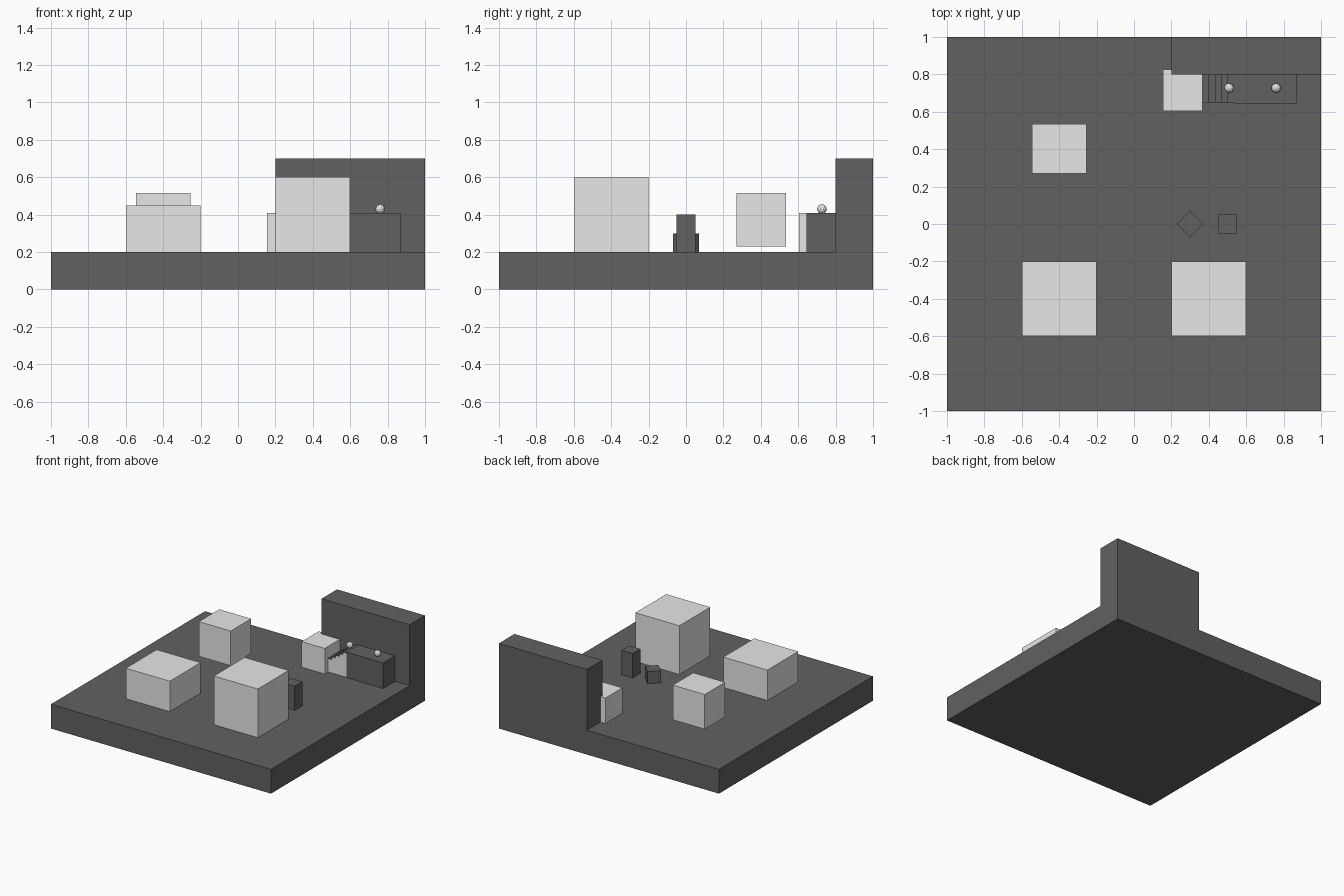
import bpy, bmesh, math
from mathutils import Matrix

if "Cube" in bpy.data.objects:
    bpy.data.objects.remove(bpy.data.objects["Cube"])


def material(name, v):
    m = bpy.data.materials.new(name)
    m.diffuse_color = (v, v, v, 1)
    m.use_nodes = True
    m.node_tree.nodes["Principled BSDF"].inputs["Base Color"].default_value = m.diffuse_color
    return m


LIGHT = material("light grey", 0.8)
DARK = material("dark grey", 0.12)


def finish(name, bm, mat):
    me = bpy.data.meshes.new(name)
    bm.to_mesh(me)
    bm.free()
    me.materials.append(mat)
    ob = bpy.data.objects.new(name, me)
    bpy.context.collection.objects.link(ob)
    return ob


def box(name, x, y, z, mat, turn=0):
    """Box from (min, max) ranges, optionally turned about its upright axis."""
    bm = bmesh.new()
    centre = [(a + b) / 2 for a, b in (x, y, z)]
    size = [b - a for a, b in (x, y, z)]
    bmesh.ops.create_cube(bm, size=1, matrix=Matrix.Diagonal((*size, 1)))
    ob = finish(name, bm, mat)
    ob.location = centre
    ob.rotation_euler.z = turn
    return ob


# Floor slab and back wall
box("floor_slab", (-1, 1), (-1, 1), (0, 0.2), DARK)
box("back_wall", (0.2, 1), (0.8, 1), (0.2, 0.7), DARK)

# Light blocks
box("low_block", (-0.6, -0.2), (-0.6, -0.2), (0.2, 0.45), LIGHT)
box("tall_block", (0.2, 0.6), (-0.6, -0.2), (0.2, 0.6), LIGHT)
box("floating_block", (-0.545, -0.255), (0.27, 0.535), (0.23, 0.515), LIGHT)
box("corner_block", (0.155, 0.365), (0.605, 0.825), (0.2, 0.41), LIGHT)

# Small posts, one turned to a diamond
box("square_post", (0.45, 0.55), (-0.05, 0.05), (0.2, 0.4), DARK)
box("diamond_post", (0.25, 0.35), (-0.05, 0.05), (0.2, 0.3), DARK, math.pi / 4)

# Ledge against the wall with steps rising to it
box("ledge", (0.535, 0.868), (0.645, 0.8), (0.2, 0.41), DARK)
for i in range(5):
    x0, top = 0.365 + i * 0.034, 0.315 + i * 0.022
    box(f"step_{i}", (x0, x0 + 0.034), (0.65, 0.8), (0.2, top - 0.008), LIGHT)
    box(f"tread_{i}", (x0, x0 + 0.034), (0.65, 0.8), (top - 0.008, top), DARK)

# Small faceted balls
for i, x in enumerate((0.508, 0.76)):
    bm = bmesh.new()
    bmesh.ops.create_icosphere(bm, subdivisions=2, radius=0.026)
    finish(f"ball_{i}", bm, LIGHT).location = (x, 0.727, 0.43)
